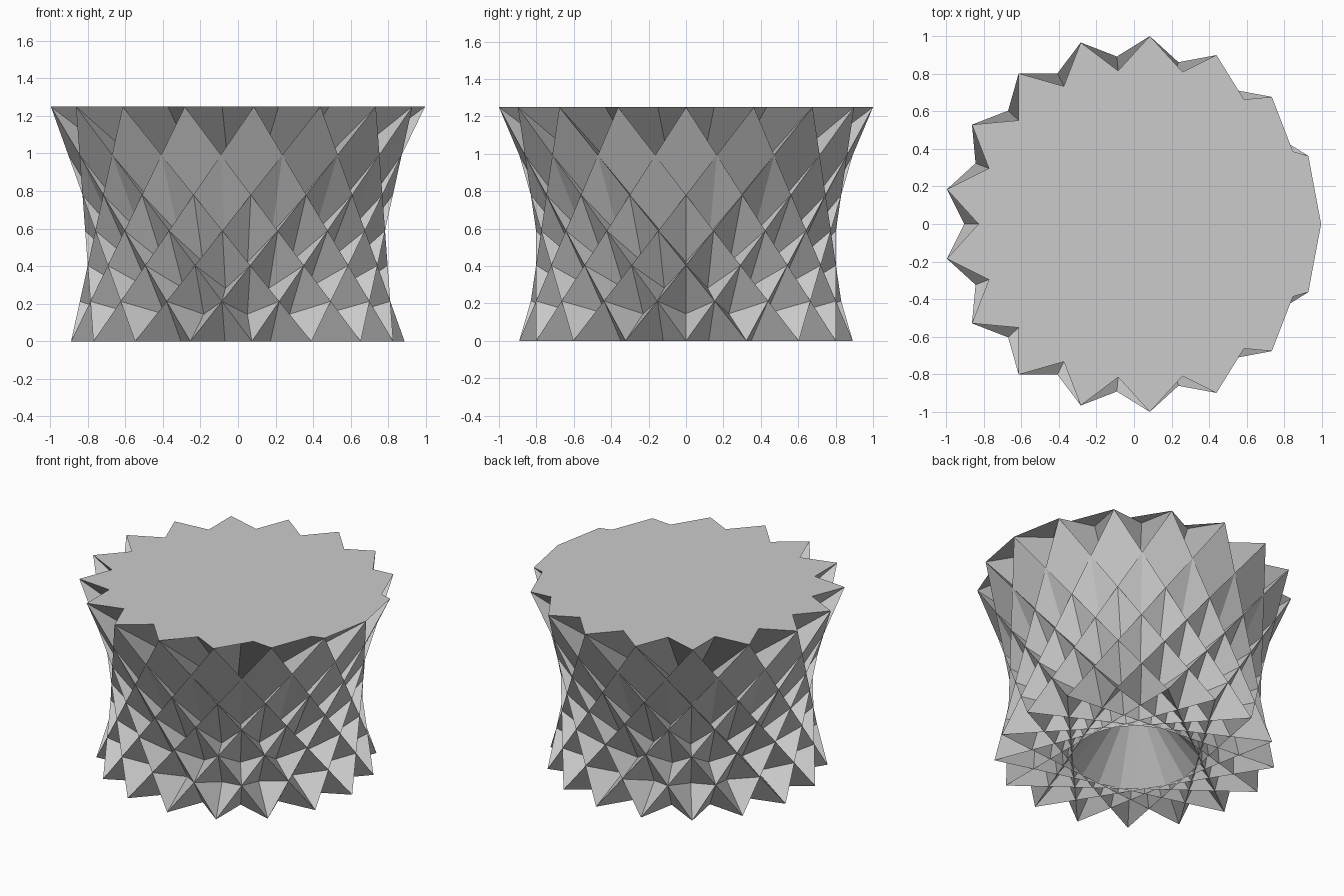
import bpy
import math
from mathutils import Vector

cube = bpy.data.objects.get("Cube")
if cube:
    bpy.data.objects.remove(cube, do_unlink=True)

N = 17             # points on each star ring
TOP_STEP = 5       # upper rim is a 17/5 star
BASE_STEP = 6      # lower rim is a 17/6 star
STEP = math.pi / N

# All edges share one length, which fixes the radii and the height
top_r = 1.0 / math.sin(8 * STEP)
edge = 2 * top_r * math.sin(TOP_STEP * STEP)
base_r = edge / (2 * math.sin(BASE_STEP * STEP))
run = top_r * math.cos(TOP_STEP * STEP) + base_r * math.cos(BASE_STEP * STEP)
height = math.sqrt(edge ** 2 - run ** 2)
shift = -top_r * (1 - math.cos(STEP)) / 2


def ring(radius, z):
    return [Vector((shift + radius * math.cos(2 * STEP * i),
                    radius * math.sin(2 * STEP * i), z)) for i in range(N)]


verts = ring(base_r, 0.0) + ring(top_r, height)


def base(i):
    return i % N


def top(i):
    return N + i % N


grey = bpy.data.materials.new("light grey")
grey.use_nodes = True
grey.diffuse_color = (0.6, 0.6, 0.6, 1)
grey.node_tree.nodes["Principled BSDF"].inputs["Base Color"].default_value = (0.6, 0.6, 0.6, 1)


def add_part(name, faces):
    """Make an object holding only the ring points its faces use."""
    used = sorted({i for f in faces for i in f})
    slot = {v: k for k, v in enumerate(used)}
    mesh = bpy.data.meshes.new(name)
    mesh.from_pydata([verts[i] for i in used], [], [[slot[i] for i in f] for f in faces])
    mesh.materials.append(grey)
    mesh.update()
    obj = bpy.data.objects.new(name, mesh)
    bpy.context.collection.objects.link(obj)
    return obj


# Square panels: cross from a lower star edge to the opposite upper star edge
add_part("square_panels",
         [(base(i), base(i + 6), top(i + 9), top(i - 3)) for i in range(N)])

# Triangle panels: rise from a lower star edge to an upper star point
add_part("triangle_panels",
         [(base(i - 3), base(i + 3), top(i)) for i in range(N)])

# Star cap: fan from the first point over the star's edges, all facing up
cap = []
for k in range(1, N - 1):
    a, b = sorted((k * TOP_STEP % N, (k + 1) * TOP_STEP % N))
    cap.append((top(0), top(a), top(b)))
add_part("star_cap", cap)
